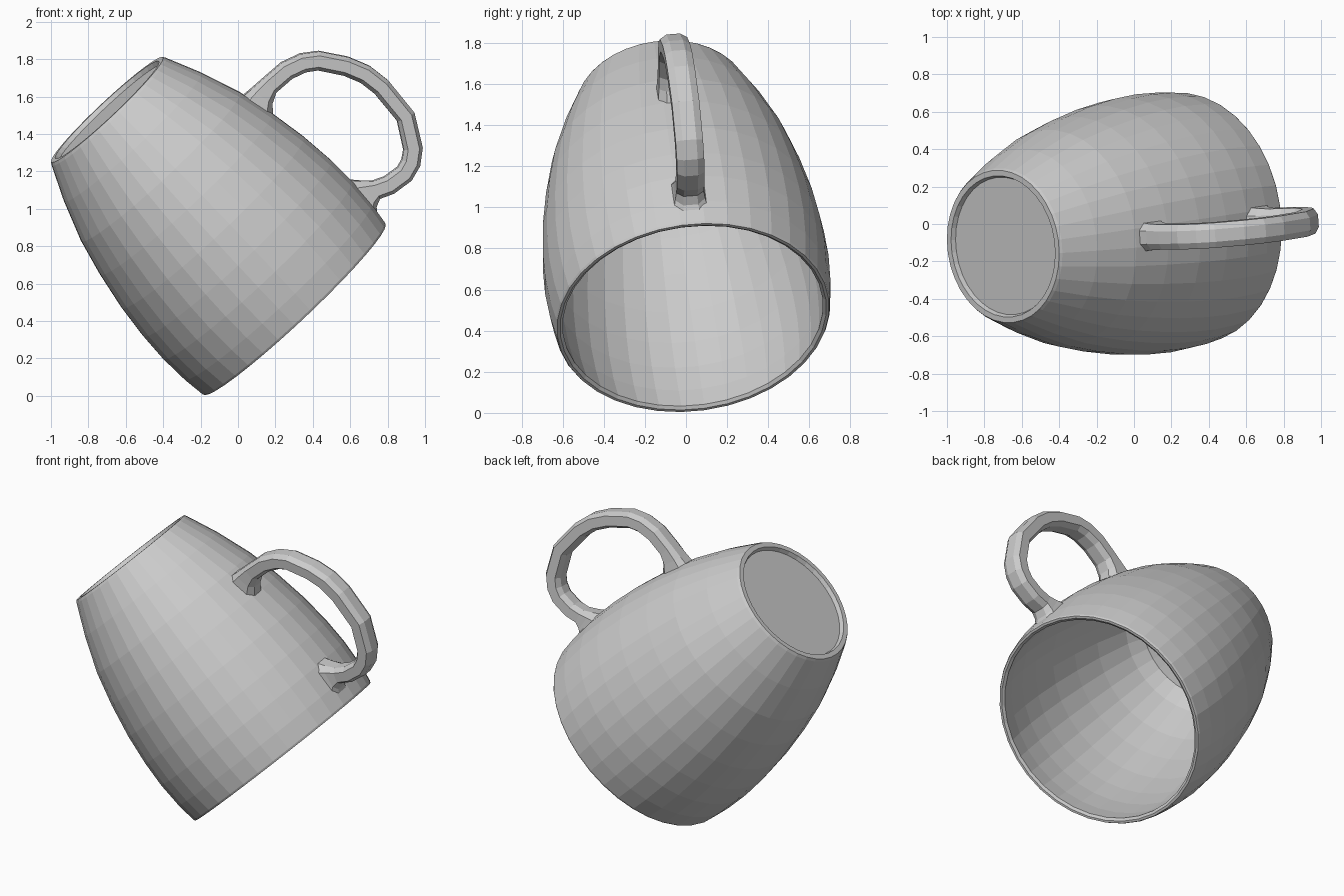
import bpy, bmesh, math
from mathutils import Vector, Matrix

if "Cube" in bpy.data.objects:
    bpy.data.objects.remove(bpy.data.objects["Cube"])

SIDES = 36

clay = bpy.data.materials.new("grey_clay")
clay.use_nodes = True
grey = (0.6, 0.6, 0.6, 1)
clay.diffuse_color = grey
clay.node_tree.nodes["Principled BSDF"].inputs["Base Color"].default_value = grey

# Tilted frame of the cup: origin at the base, local z runs to the open rim
axis = Vector((0.681, 0.105, -0.725)).normalized()
side = Vector((-axis.z, 0, axis.x)).normalized()
across = axis.cross(side)
frame = Matrix((side, across, axis)).transposed().to_4x4()
frame.translation = (-0.70, -0.12, 1.53)


def skin(name, rings):
    """Join rings of points into a tube with closed ends."""
    bm = bmesh.new()
    loops = [[bm.verts.new(p) for p in ring] for ring in rings]
    for a, b in zip(loops, loops[1:]):
        for i in range(len(a)):
            j = (i + 1) % len(a)
            bm.faces.new((a[i], a[j], b[j], b[i]))
    bm.faces.new(loops[0])
    bm.faces.new(loops[-1])
    bmesh.ops.recalc_face_normals(bm, faces=bm.faces)
    mesh = bpy.data.meshes.new(name)
    bm.to_mesh(mesh)
    bm.free()
    mesh.materials.append(clay)
    obj = bpy.data.objects.new(name, mesh)
    bpy.context.collection.objects.link(obj)
    obj.matrix_world = frame
    return obj


def circle(radius, z):
    angles = [math.tau * (i + 0.5) / SIDES for i in range(SIDES)]
    return [Vector((radius * math.cos(a), radius * math.sin(a), z)) for a in angles]


# Cup: recessed foot, bulging wall, thin rim, then the hollow inside
foot = [(0.37, 0.025), (0.38, 0.0), (0.41, 0.0)]
wall = [(0.42, 0.015), (0.503, 0.2), (0.583, 0.42), (0.632, 0.62),
        (0.67, 0.83), (0.69, 1.02), (0.696, 1.18), (0.688, 1.34), (0.672, 1.46)]
rim = [(0.666, 1.472), (0.652, 1.472)]
inside = [(r - 0.035, t) for r, t in reversed(wall[1:])]
floor = [(0.40, 0.11), (0.25, 0.07)]
skin("cup", [circle(r, t) for r, t in foot + wall + rim + inside + floor])

# Handle: bevelled section swept along a loop, flaring where it meets the wall
path = [(0.595, 0.535), (0.65, 0.515), (0.72, 0.502), (0.843, 0.507), (0.935, 0.537),
        (1.003, 0.585), (1.09, 0.708), (1.135, 0.81), (1.152, 0.92), (1.138, 1.126),
        (1.05, 1.278), (0.99, 1.325), (0.925, 1.345), (0.824, 1.333),
        (0.755, 1.303), (0.71, 1.29), (0.675, 1.287)]
flare = {0: 1.9, 1: 1.35, len(path) - 2: 1.6, len(path) - 1: 2.4}
section = [(1, 0.5), (0.6, 1), (-0.6, 1), (-1, 0.5),
           (-1, -0.5), (-0.6, -1), (0.6, -1), (1, -0.5)]
points = [Vector((r, 0, t)) for r, t in path]
rings = []
for i, p in enumerate(points):
    ahead = points[min(i + 1, len(points) - 1)] - points[max(i - 1, 0)]
    normal = Vector((-ahead.z, 0, ahead.x)).normalized()
    thick = 0.051 * flare.get(i, 1)
    wide = 0.067 * (1 + 0.15 * (flare.get(i, 1) - 1))
    rings.append([p + normal * (u * thick) + Vector((0, v * wide, 0))
                  for u, v in section])
skin("handle", rings)
